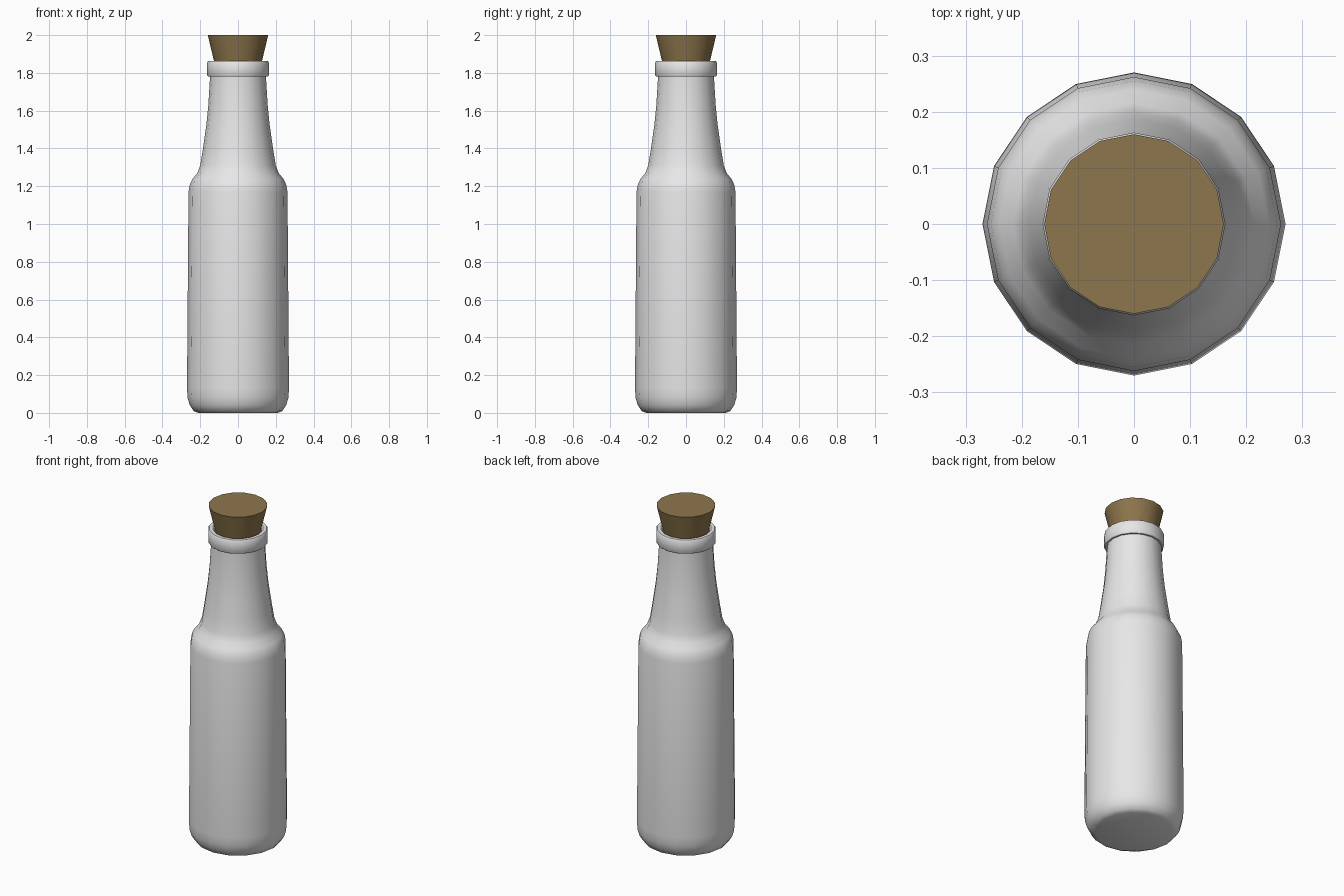
import bpy
import bmesh
from math import radians, tau

cube = bpy.data.objects.get("Cube")
if cube:
    bpy.data.objects.remove(cube, do_unlink=True)

SIDES = 16


def make_material(name, rgb):
    mat = bpy.data.materials.new(name)
    mat.use_nodes = True
    mat.diffuse_color = (*rgb, 1)
    bsdf = mat.node_tree.nodes["Principled BSDF"]
    bsdf.inputs["Base Color"].default_value = (*rgb, 1)
    return mat


def lathe(name, profile, mat):
    """Spin an (r, z) profile round z; points on the axis weld into caps."""
    bm = bmesh.new()
    verts = [bm.verts.new((r, 0, z)) for r, z in profile]
    edges = [bm.edges.new(pair) for pair in zip(verts, verts[1:])]
    bmesh.ops.spin(bm, geom=verts + edges, cent=(0, 0, 0), axis=(0, 0, 1),
                   angle=tau, steps=SIDES, use_duplicate=False)
    bmesh.ops.remove_doubles(bm, verts=bm.verts, dist=0.0005)
    bmesh.ops.recalc_face_normals(bm, faces=bm.faces)
    mesh = bpy.data.meshes.new(name)
    bm.to_mesh(mesh)
    bm.free()
    mesh.materials.append(mat)
    obj = bpy.data.objects.new(name, mesh)
    bpy.context.collection.objects.link(obj)
    bpy.ops.object.select_all(action="DESELECT")
    obj.select_set(True)
    bpy.context.view_layer.objects.active = obj
    bpy.ops.object.shade_smooth_by_angle(angle=radians(40))
    return obj


glass = make_material("pale grey glass", (0.8, 0.8, 0.8))
cork = make_material("brown cork", (0.27, 0.18, 0.073))

# Bottle: base, body, shoulder and neck, then the inside of the neck
lathe("bottle", [
    (0, 0), (0.21, 0), (0.235, 0.01), (0.255, 0.04), (0.267, 0.08),
    (0.27, 0.13), (0.262, 1.17), (0.255, 1.21), (0.24, 1.24),
    (0.215, 1.27), (0.2, 1.31), (0.187, 1.39), (0.167, 1.53),
    (0.157, 1.63), (0.148, 1.78), (0.148, 1.82), (0.13, 1.82),
    (0.127, 1.7), (0, 1.7)], glass)

# Raised lip around the mouth
lathe("lip", [
    (0.145, 1.78), (0.158, 1.78), (0.163, 1.787), (0.163, 1.855),
    (0.158, 1.862), (0.138, 1.862), (0.13, 1.855), (0.13, 1.8),
    (0.145, 1.78)], glass)

# Tapered stopper
lathe("stopper", [(0, 1.75), (0.1, 1.75), (0.16, 2), (0, 2)], cork)
